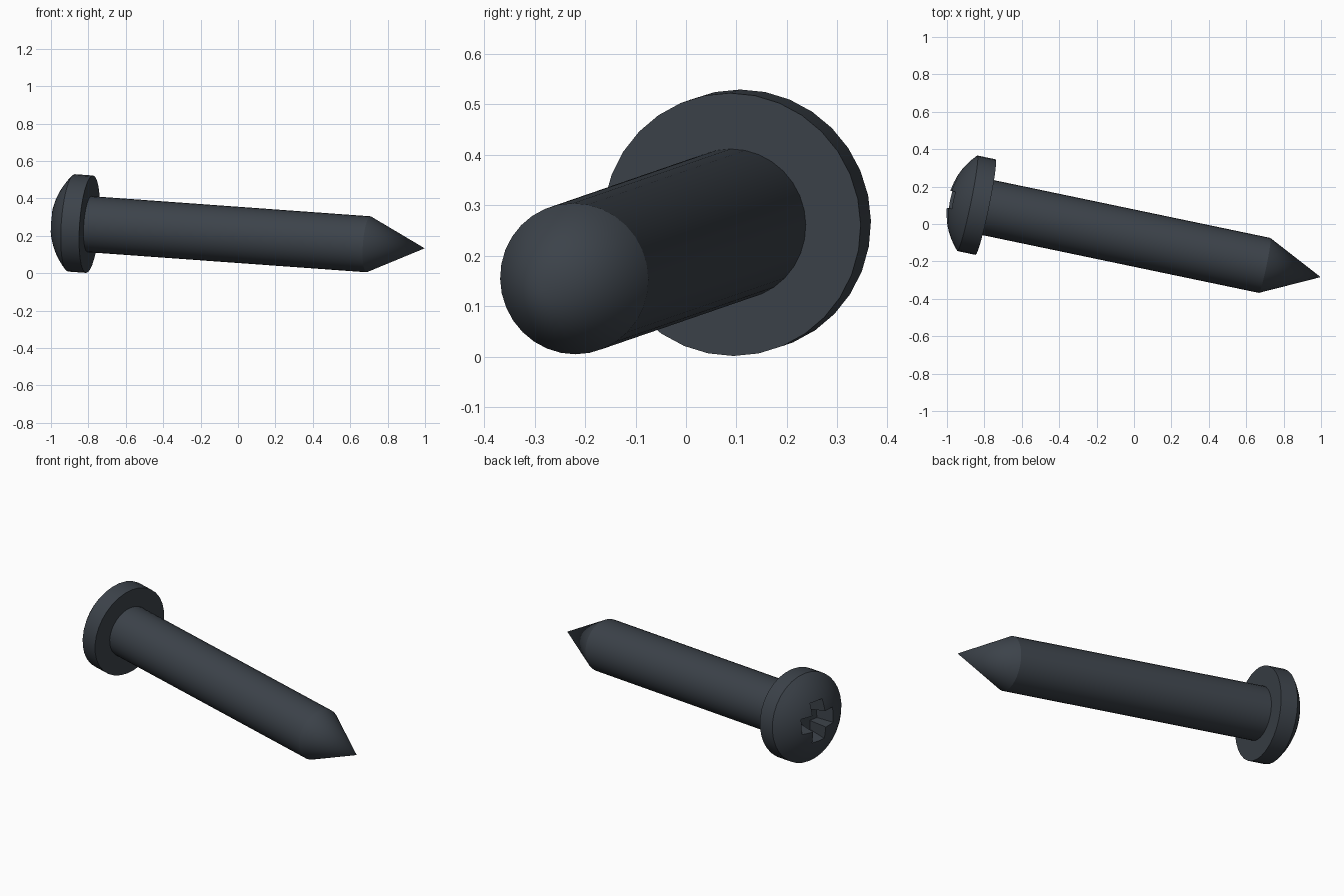
import bpy, bmesh, math
from mathutils import Matrix, Vector

if "Cube" in bpy.data.objects:
    bpy.data.objects.remove(bpy.data.objects["Cube"])

SEG = 32
LENGTH = 2.04
HEAD_R, DOME_H, RIM_H, SHAFT_R, POINT_L = 0.261, 0.105, 0.1, 0.15, 0.307

# Placement: local z runs from the head's crown to the tip, local x points up
tip = Vector((0.998, -0.284, 0.133))
axis = Vector((1, -0.209, -0.072)).normalized()
up = (Vector((0, 0, 1)) - axis * axis.z).normalized()
side = axis.cross(up)
place = Matrix((up, side, axis)).transposed().to_4x4()
place.translation = tip - axis * LENGTH

steel = bpy.data.materials.new("dark_steel")
steel.use_nodes = True
colour = (0.045, 0.055, 0.068, 1)
steel.diffuse_color = colour
steel.node_tree.nodes["Principled BSDF"].inputs["Base Color"].default_value = colour


def add_object(name, bm):
    bmesh.ops.recalc_face_normals(bm, faces=bm.faces)
    mesh = bpy.data.meshes.new(name)
    bm.to_mesh(mesh)
    bm.free()
    mesh.materials.append(steel)
    obj = bpy.data.objects.new(name, mesh)
    bpy.context.collection.objects.link(obj)
    obj.matrix_world = place
    return obj


def activate(obj):
    bpy.ops.object.select_all(action='DESELECT')
    obj.select_set(True)
    bpy.context.view_layer.objects.active = obj


def lathe(name, profile):
    """Revolve (radius, height) points around local z."""
    bm = bmesh.new()
    verts = [bm.verts.new((r, 0, z)) for r, z in profile]
    edges = [bm.edges.new(pair) for pair in zip(verts, verts[1:])]
    bmesh.ops.spin(bm, geom=verts + edges, cent=(0, 0, 0), axis=(0, 0, 1),
                   angle=math.tau, steps=SEG)
    bmesh.ops.remove_doubles(bm, verts=bm.verts, dist=1e-5)
    return add_object(name, bm)


# Domed head with a straight rim and flat underside
ball_r = (HEAD_R ** 2 + DOME_H ** 2) / (2 * DOME_H)
sweep = math.asin(HEAD_R / ball_r)
dome = [(ball_r * math.sin(sweep * i / 8), ball_r * (1 - math.cos(sweep * i / 8)))
        for i in range(9)]
underside = DOME_H + RIM_H
head = lathe("head", dome + [(HEAD_R, underside), (0, underside)])

# Shaft and conical point
shoulder = LENGTH - POINT_L
shaft = lathe("shaft", [(0, underside - 0.01), (SHAFT_R, underside - 0.01),
                        (SHAFT_R, shoulder), (0, LENGTH)])

# Tapered cross-shaped driver recess
REACH, HALF_W = 0.135, 0.052
outline = []
for k in range(4):
    turn = Matrix.Rotation(k * math.pi / 2, 3, 'Z')
    for x, y in ((REACH, -HALF_W), (REACH, HALF_W), (HALF_W, HALF_W)):
        outline.append(turn @ Vector((x, y, 0)))
bm = bmesh.new()
top = [bm.verts.new((p.x, p.y, -0.03)) for p in outline]
floor = [bm.verts.new((p.x * 0.65, p.y * 0.65, 0.12)) for p in outline]
bm.faces.new(top)
bm.faces.new(floor)
for i in range(len(top)):
    j = (i + 1) % len(top)
    bm.faces.new((top[i], top[j], floor[j], floor[i]))
cutter = add_object("recess_cutter", bm)
cutter.hide_render = True

activate(head)
cut = head.modifiers.new("recess", 'BOOLEAN')
cut.operation = 'DIFFERENCE'
cut.solver = 'EXACT'
cut.object = cutter
bpy.context.view_layer.update()
bpy.ops.object.modifier_apply(modifier=cut.name)
bpy.data.objects.remove(cutter)

for obj in (head, shaft):
    activate(obj)
    bpy.ops.object.shade_smooth_by_angle(angle=math.radians(25))
